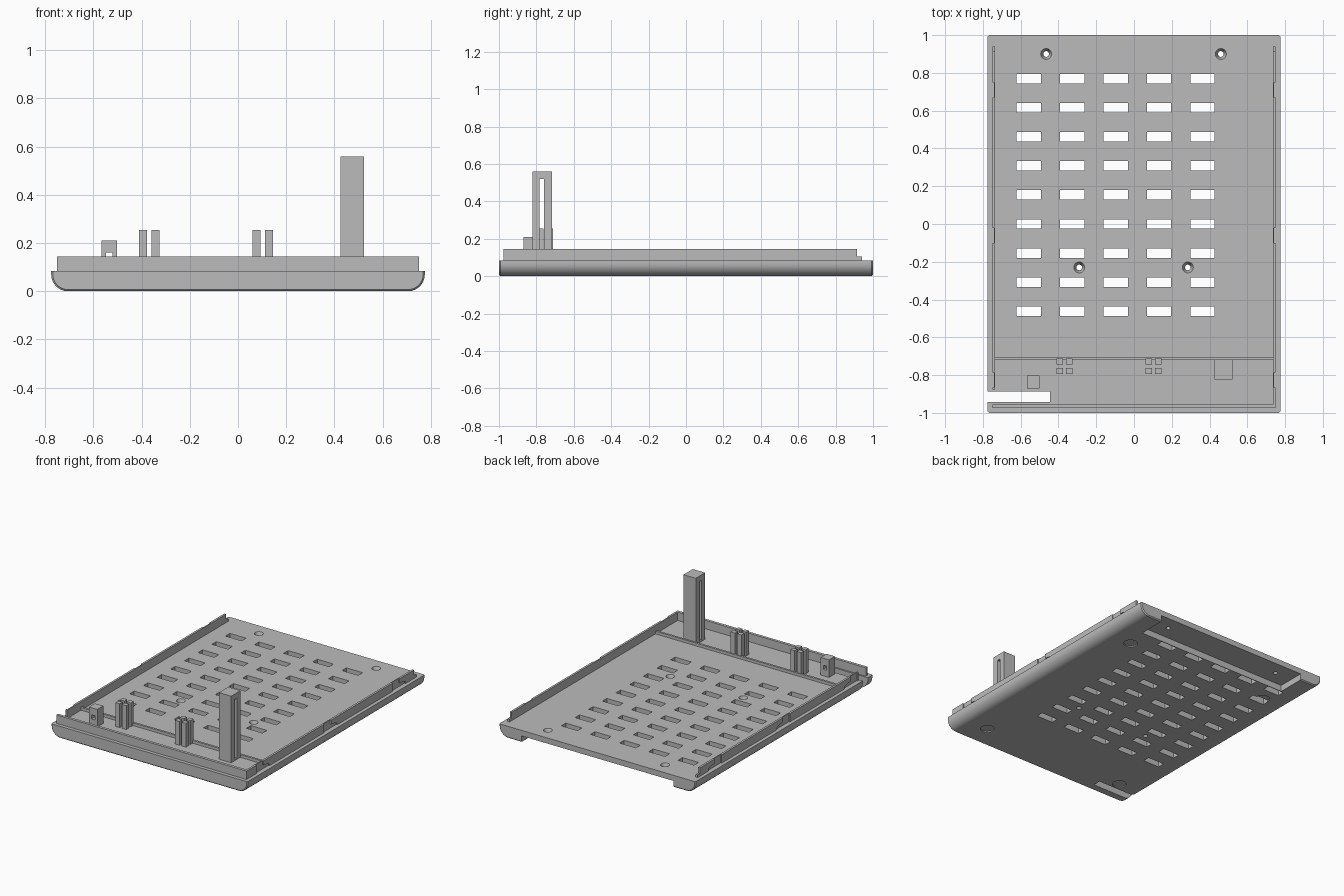
import bpy, bmesh, math
from mathutils import Matrix, Vector

if "Cube" in bpy.data.objects:
    bpy.data.objects.remove(bpy.data.objects["Cube"])

grey = bpy.data.materials.new("plain grey")
grey.use_nodes = True
COLOUR = (0.5, 0.5, 0.5, 1)
grey.diffuse_color = COLOUR
grey.node_tree.nodes["Principled BSDF"].inputs["Base Color"].default_value = COLOUR

FLOOR, RIM = 0.085, 0.145
BASE = FLOOR - 0.005          # fittings sink slightly into the floor


def finish(name, bm):
    bmesh.ops.recalc_face_normals(bm, faces=bm.faces)
    mesh = bpy.data.meshes.new(name)
    bm.to_mesh(mesh)
    bm.free()
    mesh.materials.append(grey)
    obj = bpy.data.objects.new(name, mesh)
    bpy.context.collection.objects.link(obj)
    return obj


def box(bm, x0, x1, y0, y1, z0, z1):
    size = Matrix.Diagonal((x1 - x0, y1 - y0, z1 - z0, 1))
    place = Matrix.Translation(((x0 + x1) / 2, (y0 + y1) / 2, (z0 + z1) / 2))
    bmesh.ops.create_cube(bm, size=1, matrix=place @ size)


def prism(bm, points, offset):
    """Extrude a flat polygon along the offset."""
    face = bm.faces.new([bm.verts.new(p) for p in points])
    out = bmesh.ops.extrude_face_region(bm, geom=[face], use_keep_orig=True)
    verts = [v for v in out["geom"] if isinstance(v, bmesh.types.BMVert)]
    bmesh.ops.translate(bm, verts=verts, vec=Vector(offset))


def lathe(bm, x, y, profile, sides=32):
    """Stack of rings given as (radius, z), capped at both ends."""
    rings = []
    for r, z in profile:
        turn = [math.tau * i / sides for i in range(sides)]
        rings.append([bm.verts.new((x + r * math.cos(a), y + r * math.sin(a), z)) for a in turn])
    for low, high in zip(rings, rings[1:]):
        for i in range(sides):
            j = (i + 1) % sides
            bm.faces.new((low[i], low[j], high[j], high[i]))
    bm.faces.new(rings[0])
    bm.faces.new(rings[-1])


def cut(obj, bm):
    cutter = finish("cutter", bm)
    cutter.hide_render = True
    mod = obj.modifiers.new("cut", "BOOLEAN")
    mod.operation, mod.solver, mod.object = "DIFFERENCE", "EXACT", cutter
    bpy.context.view_layer.objects.active = obj
    bpy.ops.object.modifier_apply(modifier="cut")
    bpy.data.objects.remove(cutter)


# Base plate: rounded lower sides, small chamfer at both ends
bm = bmesh.new()
W, R = 0.775, 0.07
arc = [(W - R + R * math.sin(a), R - R * math.cos(a))
       for a in (math.pi / 2 * i / 12 for i in range(13))]
half = arc + [(W, FLOOR)]
outline = half + [(-x, z) for x, z in reversed(half)]
prism(bm, [(x, -1, z) for x, z in outline], (0, 2, 0))
ends = [e for e in bm.edges
        if abs(e.verts[0].co.y - e.verts[1].co.y) < 0.01
        and min(v.co.z for v in e.verts) < FLOOR - 0.001]
bmesh.ops.bevel(bm, geom=ends, offset=0.007, segments=1, affect="EDGES")
plate = finish("base_plate", bm)

# Vent slots and countersunk screw holes
bm = bmesh.new()
for col in range(5):
    for row in range(9):
        x, y = -0.557 + 0.23 * col, 0.77 - 0.154 * row
        box(bm, x - 0.064, x + 0.064, y - 0.025, y + 0.025, -0.1, 0.2)
for x, y in ((-0.465, 0.9), (0.46, 0.9), (-0.29, -0.23), (0.285, -0.23)):
    lathe(bm, x, y, [(0.015, -0.1), (0.015, 0.055), (0.029, FLOOR), (0.029, 0.2)])
cut(plate, bm)

# Rear underside recess, cable opening and round foot recesses
bm = bmesh.new()
box(bm, -0.6, 0.6, 0.8, 1.1, -0.1, 0.045)
box(bm, -0.9, -0.445, -0.943, -0.886, -0.1, 0.2)
for x in (-0.57, 0.57):
    for y in (-0.83, 0.645):
        lathe(bm, x, y, [(0.046, -0.1), (0.046, 0.008)])
cut(plate, bm)
bpy.ops.object.select_all(action="DESELECT")
plate.select_set(True)
bpy.context.view_layer.objects.active = plate
bpy.ops.object.shade_smooth_by_angle(angle=math.radians(30))

# Side rims: thin inner sheet plus outer layer broken by hooked catches
CATCHES = (-0.865, -0.10, 0.67)
TAIL = [(0.915, RIM), (0.915, 0.105), (0.94, 0.105), (0.94, BASE)]
for name, side, start in (("left_rim", 1, -0.955), ("right_rim", -1, -0.876)):
    bm = bmesh.new()

    def layer(profile, x0, x1):
        prism(bm, [(side * x0, y, z) for y, z in profile], (side * (x1 - x0), 0, 0))

    layer([(start, BASE), (start, RIM)] + TAIL, 0.735, 0.742)
    head = [(start, BASE), (start, RIM)]
    for y in CATCHES:
        layer(head + [(y, RIM), (y, BASE)], 0.742, 0.75)
        head = [(y + 0.15, BASE), (y + 0.145, 0.1), (y + 0.125, 0.108),
                (y + 0.08, 0.115), (y + 0.08, RIM)]
    layer(head + TAIL, 0.742, 0.75)
    finish(name, bm)

# Front rim and low cross rib
bm = bmesh.new()
box(bm, -0.75, 0.75, -0.975, -0.955, BASE, RIM)
finish("front_rim", bm)
bm = bmesh.new()
box(bm, -0.735, 0.735, -0.72, -0.705, BASE, 0.105)
finish("cross_rib", bm)

# Tall post with a long slot through it
bm = bmesh.new()
box(bm, 0.425, 0.522, -0.822, -0.717, BASE, 0.56)
post = finish("tall_post", bm)
bm = bmesh.new()
box(bm, 0.3, 0.6, -0.783, -0.758, FLOOR + 0.01, 0.52)
cut(post, bm)

# Split pegs: four prongs each
for name, cx in (("right_peg", -0.368), ("middle_peg", 0.103)):
    bm = bmesh.new()
    for sx in (-1, 1):
        for sy in (-1, 1):
            x = sorted((cx + sx * 0.009, cx + sx * 0.043))
            y = sorted((-0.753 + sy * 0.01, -0.753 + sy * 0.042))
            box(bm, *x, *y, BASE, 0.255)
    finish(name, bm)

# Small block with a through hole
bm = bmesh.new()
box(bm, -0.567, -0.501, -0.87, -0.803, BASE, 0.21)
block = finish("small_block", bm)
bm = bmesh.new()
box(bm, -0.547, -0.521, -1, -0.7, 0.13, 0.16)
cut(block, bm)
